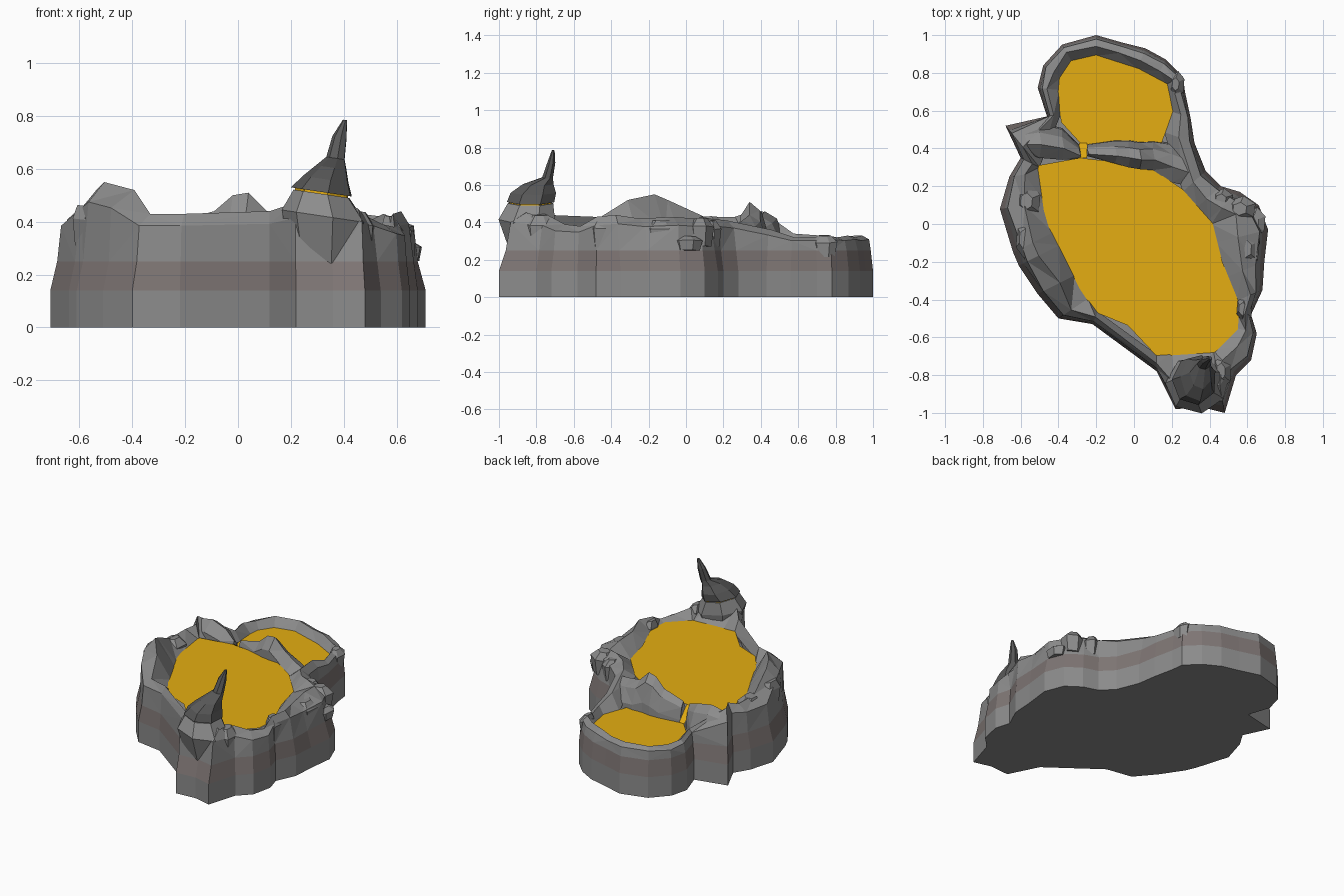
import bpy, bmesh, math, random
from mathutils import Vector as V
from mathutils.geometry import intersect_point_line

if "Cube" in bpy.data.objects:
    bpy.data.objects.remove(bpy.data.objects["Cube"])
random.seed(4)


def material(name, c):
    m = bpy.data.materials.new(name)
    m.diffuse_color = (*c, 1)
    m.use_nodes = True
    m.node_tree.nodes["Principled BSDF"].inputs["Base Color"].default_value = m.diffuse_color
    return m


ROCK = material("rock", (0.26, 0.26, 0.26))
BAND = material("brown_band", (0.21, 0.18, 0.175))
DARK = material("dark_rock", (0.1, 0.1, 0.1))
LAVA = material("molten_yellow", (0.78, 0.42, 0.006))


def finish(name, bm, *mats):
    bmesh.ops.recalc_face_normals(bm, faces=bm.faces)
    me = bpy.data.meshes.new(name)
    bm.to_mesh(me)
    bm.free()
    for m in mats:
        me.materials.append(m)
    ob = bpy.data.objects.new(name, me)
    bpy.context.collection.objects.link(ob)
    return ob


def loft(bm, rings, closed=True, mats=None):
    vs = [[bm.verts.new(p) for p in r] for r in rings]
    n = len(vs[0])
    for k, (a, b) in enumerate(zip(vs, vs[1:])):
        for i in range(n if closed else n - 1):
            j = (i + 1) % n
            f = bm.faces.new((a[i], a[j], b[j], b[i]))
            f.material_index = mats[k] if mats else 0
    return vs


# Pool outlines seen from above
main = [(-.50, .30), (-.28, .34), (-.10, .32), (.10, .28), (.25, .18), (.41, 0), (.46, -.2), (.55, -.42),
        (.54, -.55), (.42, -.67), (.12, -.69), (-.03, -.53), (-.2, -.46), (-.28, -.34), (-.46, .02)]
rear = [(-.38, .54), (-.27, .42), (-.05, .44), (.14, .43), (.20, .6), (.17, .74), (.02, .82), (-.2, .89),
        (-.33, .86), (-.39, .77), (-.40, .66)]
LEVEL = {0: .37, 1: .275}

# Outer footprint with crest height: x, y, top
outer = [(.22, -.98, .47), (.36, -.97, .49), (.48, -1, .45), (.54, -.80, .43), (.62, -.72, .39), (.65, -.58, .38),
         (.62, -.48, .43), (.68, -.35, .44), (.69, -.2, .42), (.71, -.03, .43), (.66, .1, .42), (.56, .17, .43),
         (.46, .2, .42), (.38, .28, .41), (.32, .43, .36), (.30, .56, .32), (.27, .70, .32), (.26, .78, .33),
         (.17, .87, .32), (.06, .93, .33), (-.06, .96, .32), (-.20, 1, .33), (-.38, .95, .33), (-.48, .84, .32),
         (-.51, .72, .33), (-.46, .57, .34), (-.68, .52, .46), (-.60, .35, .45), (-.66, .25, .43), (-.71, .08, .43),
         (-.64, -.15, .52), (-.61, -.22, .55), (-.51, -.37, .52), (-.40, -.50, .43), (-.22, -.53, .43),
         (.12, -.78, .44)]


def nearest(p):
    best = None
    for k, poly in enumerate((main, rear)):
        for i in range(len(poly)):
            a, b = V(poly[i - 1]), V(poly[i])
            t = max(0, min(1, intersect_point_line(p, a, b)[1]))
            q = a.lerp(b, t)
            if best is None or (q - p).length < best[0]:
                best = ((q - p).length, q, LEVEL[k])
    return best[1:]


# Rock rim: footprint, brown band, rugged crest, drop into the pool
rings = [[] for _ in range(6)]
for x, y, h in outer:
    p = V((x, y))
    q, lv = nearest(p)
    t = random.uniform(.42, .62)
    s = random.uniform(.14, .26)
    for ring, (f, z) in zip(rings, ((0, 0), (0, .14), (.11, .25), (s, .25 + (h - .25) * .75),
                                    (t, h), (1, lv - .01))):
        c = p.lerp(q, f)
        ring.append((c.x, c.y, z))
bm = bmesh.new()
vs = loft(bm, rings, mats=[0, 1, 0, 0, 0])
bm.faces.new(vs[0])
top = [f for f in bm.faces if f.calc_center_median().z > .26]
bmesh.ops.triangulate(bm, faces=top)
finish("rock_rim", bm, ROCK, BAND)

# Molten pool surfaces, tucked slightly under the rim
for name, poly, lv in (("main_pool", main, LEVEL[0]), ("rear_pool", rear, LEVEL[1])):
    c = sum((V(p) for p in poly), V((0, 0))) / len(poly)
    bm = bmesh.new()
    bm.faces.new([bm.verts.new((*(c + (V(p) - c) * 1.02), lv)) for p in poly])
    finish(name, bm, LAVA)


# Dividing ridge: spine x, y, height, half width
def ridge(name, spine, base=.2):
    sections = [[(x, y - w, base), (x, y - w, base + (h - base) * .75), (x + .01, y - .02, h),
                 (x, y + w * .5, base + (h - base) * .85), (x, y + w, base + (h - base) * .45),
                 (x, y + w * 1.1, base)] for x, y, h, w in spine]
    bm = bmesh.new()
    vs = loft(bm, sections, closed=False)
    bm.faces.new(vs[0])
    bm.faces.new(vs[-1])
    bmesh.ops.triangulate(bm, faces=bm.faces)
    finish(name, bm, ROCK)


ridge("dividing_ridge", [(-.25, .39, .40, .03), (-.1, .38, .44, .06), (-.03, .37, .50, .07), (.03, .36, .51, .07),
                         (.1, .36, .44, .075), (.2, .32, .41, .1), (.29, .29, .39, .09)])
ridge("left_ridge", [(-.60, .44, .44, .06), (-.50, .44, .46, .09), (-.38, .42, .43, .08), (-.29, .38, .39, .035)])

# Spill of molten rock between the pools
bm = bmesh.new()
bm.faces.new([bm.verts.new(p) for p in ((-.29, .35, .372), (-.25, .35, .372), (-.25, .43, .28), (-.29, .43, .28))])
finish("spill", bm, LAVA)


# Stacked many-sided rings: x, y, z, half width, half depth
def stack(name, path, mat, sides=7, tilt=.15):
    bm = bmesh.new()
    rs = []
    for x, y, z, rx, ry in path:
        r = []
        for i in range(sides):
            a = math.tau * i / sides + .4
            dx = rx * math.cos(a)
            r.append((x + dx, y + ry * math.sin(a), z - tilt * dx))
        rs.append(r)
    vs = loft(bm, rs)
    bm.faces.new(vs[0])
    bm.faces.new(vs[-1])
    finish(name, bm, mat)


# Horn, its glowing seam and the plinth beneath
stack("horn_plinth", [(.33, -.84, .24, .13, .10), (.33, -.85, .42, .165, .155), (.32, -.83, .505, .11, .125)], ROCK)
stack("horn_seam", [(.32, -.83, .5, .105, .115), (.32, -.83, .52, .105, .115)], LAVA)
stack("horn", [(.32, -.83, .512, .12, .13), (.335, -.815, .56, .09, .125), (.355, -.79, .605, .06, .085),
               (.37, -.74, .64, .036, .03), (.385, -.72, .72, .028, .022), (.405, -.71, .785, .008, .008)], DARK)

# Angular rock chunks set into the rim: centre x, y, bottom, top, half width, half depth
chunks = [(.645, .01, .25, .325, .055, .08), (.60, -.13, .27, .41, .07, .1), (.57, .08, .27, .42, .08, .07),
          (.47, .13, .27, .41, .06, .06), (.585, -.45, .27, .42, .045, .07), (.23, .74, .22, .33, .04, .07),
          (-.57, -.08, .28, .46, .06, .11), (.47, -.78, .28, .44, .05, .09), (-.56, .12, .28, .43, .07, .09)]
for i, (x, y, z0, z1, rx, ry) in enumerate(chunks):
    stack(f"rock_chunk_{i}", [(x, y, z0, rx * .8, ry * .8), (x, y, z0 + (z1 - z0) * .7, rx, ry),
                              (x - .01, y, z1, rx * .5, ry * .5)], ROCK, sides=6, tilt=random.uniform(-.1, .2))
